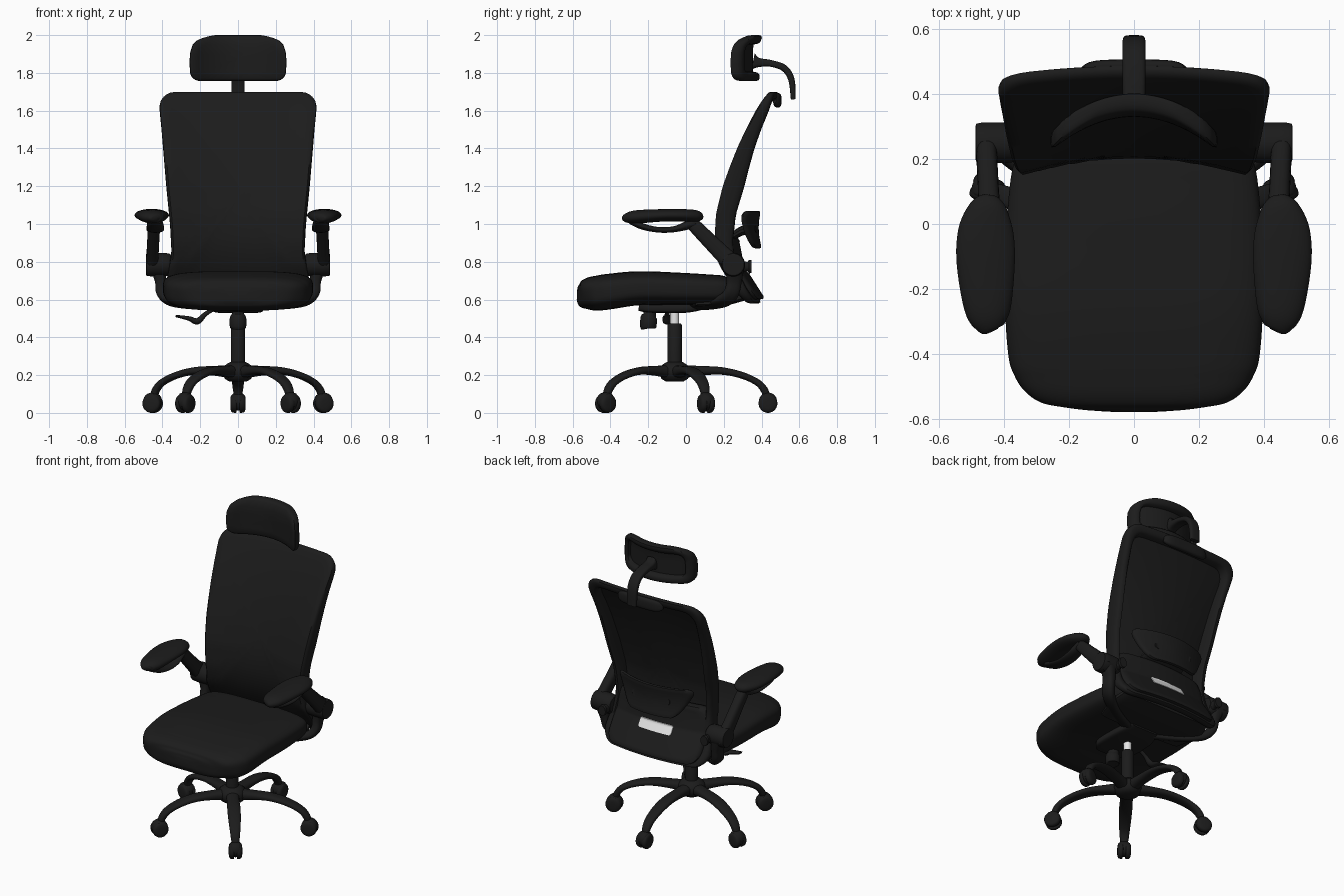
import bpy, bmesh, math
from mathutils import Vector

def material(name, rgb):
    m = bpy.data.materials.new(name)
    m.diffuse_color = (*rgb, 1)
    return m

BLACK = material("matte black", (0.0115, 0.0115, 0.0115))
LIGHT = material("light grey metal", (0.88, 0.88, 0.88))

def table(rows):
    """Piecewise linear lookup."""
    def f(t):
        if t <= rows[0][0]:
            return rows[0][1]
        for (a, p), (b, q) in zip(rows, rows[1:]):
            if t <= b:
                return p + (q - p) * (t - a) / (b - a)
        return rows[-1][1]
    return f

def loft(name, rings, mat=BLACK, angle=50):
    bm = bmesh.new()
    vs = [[bm.verts.new(p) for p in r] for r in rings]
    n = len(rings[0])
    for a, b in zip(vs, vs[1:]):
        for i in range(n):
            j = (i + 1) % n
            bm.faces.new((a[i], a[j], b[j], b[i]))
    bm.faces.new(vs[0])
    bm.faces.new(vs[-1])
    bmesh.ops.recalc_face_normals(bm, faces=bm.faces[:])
    me = bpy.data.meshes.new(name)
    bm.to_mesh(me)
    bm.free()
    me.materials.append(mat)
    ob = bpy.data.objects.new(name, me)
    bpy.context.collection.objects.link(ob)
    bpy.ops.object.select_all(action='DESELECT')
    ob.select_set(True)
    bpy.context.view_layer.objects.active = ob
    bpy.ops.object.shade_smooth_by_angle(angle=math.radians(angle))
    return ob

def sweep(name, path, side=(1, 0, 0), power=2.0, n=20, sub=5, mat=BLACK):
    """Superellipse section along (x, y, z, half width, half height) points."""
    P = [Vector(p) for p in path]
    pts = []
    for i in range(len(P) - 1):
        a, b, c, d = P[max(i - 1, 0)], P[i], P[i + 1], P[min(i + 2, len(P) - 1)]
        for k in range(sub):
            t = k / sub
            pts.append(0.5 * (2 * b + (c - a) * t + (2 * a - 5 * b + 4 * c - d) * t * t
                              + (3 * b - a - 3 * c + d) * t ** 3))
    pts.append(P[-1])
    rings = []
    for i, p in enumerate(pts):
        tan = (pts[min(i + 1, len(pts) - 1)] - pts[max(i - 1, 0)])
        tan = Vector(tan[:3]).normalized()
        s = Vector(side)
        s = (s - tan * s.dot(tan)).normalized()
        up = tan.cross(s)
        ring = []
        for k in range(n):
            a = 2 * math.pi * (k + 0.5) / n
            c, q = math.cos(a), math.sin(a)
            e = 2 / power
            ring.append(Vector(p[:3]) + s * p[3] * math.copysign(abs(c) ** e, c)
                        + up * p[4] * math.copysign(abs(q) ** e, q))
        rings.append(ring)
    return loft(name, rings, mat)

def shell(name, W, z0, z1, r, yf, dep, prof, width=None, mat=BLACK):
    """Rounded upright panel; prof lists (inset, depth fraction) from front to back."""
    H, zc, base = (z1 - z0) / 2, (z0 + z1) / 2, []
    for i in range(112):
        s, f = divmod(i / 28, 1)
        u = 2 * f - 1
        x, z = [(u, -1), (1, u), (-u, 1), (-1, -u)][int(s)]
        p = Vector((x * W, z * H))
        q = Vector((max(-W + r, min(W - r, p.x)), max(-H + r, min(H - r, p.y))))
        d = p - q
        base.append(q + d.normalized() * min(r, max(abs(d.x), abs(d.y))))
    ks = (0.03, 0.2, 0.4, 0.6, 0.8, 0.92)
    full = [(*prof[0], k) for k in ks] + [(*p, 1) for p in prof] + [(*prof[-1], k) for k in reversed(ks)]
    rings = []
    for inset, d, k in full:
        ring = []
        for p in base:
            z = zc + p.y * (1 - inset / H) * k
            x = p.x * (1 - inset / W) * k * (width(z) / W if width else 1)
            ring.append((x, yf(x, z) + d * dep(z), z))
        rings.append(ring)
    return loft(name, rings, mat)

def rim(t, rail):
    return [(rail, 0), (0.3 * rail, 0.02), (0.06 * rail, 0.15), (0, 0.4), (0, 0.7), (0.1 * rail, 0.92),
            (0.35 * rail, 1), (0.75 * rail, 0.97), (rail, 0.8), (1.1 * rail, t)]

SOLID = [(0.02, 0), (0.004, 0.15), (0, 0.5), (0.004, 0.85), (0.02, 1)]

# Backrest: deep rim around a thin mesh panel
edge_y = table([(0.58, 0.30), (0.68, 0.235), (0.78, 0.17), (0.9, 0.145), (1.05, 0.152), (1.2, 0.188),
                (1.3, 0.225), (1.4, 0.265), (1.5, 0.312), (1.6, 0.365), (1.7, 0.425)])
back_w = table([(0.58, 0.375), (0.65, 0.385), (0.72, 0.375), (0.85, 0.352), (1.0, 0.36), (1.2, 0.38), (1.5, 0.405), (1.65, 0.42)])
bow = table([(0.6, 0.05), (1.2, 0.058), (1.7, 0.03)])
back_y = lambda x, z: edge_y(z) + bow(z) * (1 - (x / back_w(z)) ** 2)
shell("backrest", 0.42, 0.58, 1.70, 0.09, back_y,
      table([(0.58, 0.05), (0.8, 0.09), (1.2, 0.115), (1.6, 0.07), (1.7, 0.035)]), rim(0.12, 0.05), back_w)
shell("lower_back_panel", 0.335, 0.60, 0.93, 0.07, lambda x, z: back_y(x, z) + 0.015, lambda z: 0.07, SOLID)
shell("back_slot", 0.12, 0.735, 0.79, 0.012, lambda x, z: back_y(x, z) + 0.082, lambda z: 0.008,
      [(0.001, 0), (0, 0.5), (0.001, 1)], mat=LIGHT)
# Lumbar support with its bridge to the back
shell("lumbar_support", 0.28, 0.87, 1.07, 0.05,
      lambda x, z: 0.355 - 0.08 * (x / 0.28) ** 2 + 1.5 * (z - 0.98) ** 2, lambda z: 0.03, SOLID,
      table([(0.87, 0.17), (0.96, 0.23), (1.07, 0.29)]))
sweep("lumbar_bridge", [(0, 0.24, 0.93, 0.16, 0.02), (0, 0.30, 0.965, 0.15, 0.025), (0, 0.37, 0.975, 0.14, 0.03)], power=3)
# Headrest mount and curved stem
sweep("headrest_mount", [(-0.16, 0.468, 1.66, 0.01, 0.02), (-0.12, 0.482, 1.655, 0.02, 0.036),
                         (0, 0.486, 1.655, 0.02, 0.038), (0.12, 0.482, 1.655, 0.02, 0.036),
                         (0.16, 0.468, 1.66, 0.01, 0.02)], side=(0, 1, 0), power=3)
sweep("headrest_stem", [(0, 0.355, 1.86, 0.035, 0.045), (0, 0.385, 1.855, 0.035, 0.025), (0, 0.45, 1.85, 0.035, 0.018),
                        (0, 0.52, 1.825, 0.035, 0.018), (0, 0.558, 1.765, 0.035, 0.017),
                        (0, 0.568, 1.66, 0.033, 0.013)], power=3.5)
# Headrest pad, wrapped forward at the ends
head_y = lambda x, z: 0.33 - 0.108 * (x / 0.26) ** 2 + 1.6 * max(0, z - 1.9) ** 2
shell("headrest", 0.257, 1.757, 2.0, 0.05, head_y, lambda z: 0.06, rim(0.4, 0.045),
      table([(1.757, 0.252), (1.86, 0.257), (1.91, 0.253), (1.95, 0.24), (1.975, 0.218), (1.99, 0.185), (2.0, 0.15)]))

# Seat cushion and the mechanism beneath it
sweep("seat", [(0, -0.578, 0.622, 0.06, 0.025), (0, -0.57, 0.622, 0.17, 0.05), (0, -0.55, 0.623, 0.275, 0.07),
               (0, -0.51, 0.63, 0.338, 0.087), (0, -0.46, 0.635, 0.37, 0.093), (0, -0.40, 0.643, 0.387, 0.094),
               (0, -0.25, 0.66, 0.397, 0.09), (0, -0.05, 0.657, 0.395, 0.086), (0, 0.12, 0.653, 0.382, 0.08),
               (0, 0.20, 0.652, 0.365, 0.073), (0, 0.225, 0.65, 0.34, 0.05)], power=3.6, n=56)
sweep("seat_mechanism", [(0, -0.25, 0.56, 0.09, 0.02), (0, -0.18, 0.555, 0.13, 0.025), (0, 0.0, 0.555, 0.13, 0.025),
                         (0, 0.10, 0.57, 0.10, 0.02)], power=5)
sweep("back_support", [(0, 0.05, 0.58, 0.3, 0.02), (0, 0.2, 0.59, 0.34, 0.022), (0, 0.31, 0.62, 0.32, 0.025)], power=4)
sweep("tension_knob", [(0, -0.19, 0.56, 0.03, 0.03), (0, -0.193, 0.52, 0.034, 0.034), (0, -0.197, 0.505, 0.044, 0.044),
                       (0, -0.20, 0.455, 0.044, 0.044), (0, -0.2, 0.447, 0.036, 0.036)], sub=2)
sweep("height_lever", [(-0.11, -0.1, 0.56, 0.012, 0.01), (-0.17, -0.1, 0.525, 0.012, 0.012), (-0.215, -0.1, 0.485, 0.022, 0.017),
                       (-0.26, -0.1, 0.50, 0.025, 0.012), (-0.33, -0.1, 0.513, 0.02, 0.006)], side=(0, 1, 0))

# Armrests, one per side
for s, side in ((1, "right"), (-1, "left")):
    def arm(part, path, **kw):
        sweep(f"{side}_{part}", [(s * p[0], *p[1:]) for p in path], **kw)
    arm("arm_pad", [(0.437, -0.33, 1.03, 0.02, 0.01), (0.442, -0.315, 1.032, 0.045, 0.025), (0.45, -0.26, 1.038, 0.072, 0.035),
                    (0.456, -0.12, 1.046, 0.09, 0.033), (0.456, -0.02, 1.046, 0.085, 0.033),
                    (0.45, 0.05, 1.042, 0.06, 0.032), (0.447, 0.08, 1.04, 0.035, 0.02), (0.446, 0.09, 1.04, 0.015, 0.01)],
        power=2.1, n=28)
    arm("arm_loop", [(0.437, -0.29, 1.02, 0.035, 0.022), (0.437, -0.23, 0.987, 0.045, 0.017),
                     (0.437, -0.14, 0.969, 0.045, 0.015), (0.44, -0.05, 0.975, 0.045, 0.017), (0.445, 0.05, 1.01, 0.035, 0.03)])
    arm("arm", [(0.445, 0.0, 1.025, 0.02, 0.02), (0.445, 0.04, 0.995, 0.032, 0.035), (0.448, 0.11, 0.925, 0.032, 0.04),
                (0.452, 0.19, 0.845, 0.032, 0.045), (0.455, 0.26, 0.775, 0.032, 0.05), (0.455, 0.29, 0.745, 0.02, 0.03)],
        power=2.8)
    arm("arm_pivot", [(0.35, 0.25, 0.785, 0.05, 0.05), (0.38, 0.25, 0.785, 0.062, 0.062),
                      (0.475, 0.25, 0.785, 0.062, 0.062), (0.487, 0.25, 0.785, 0.05, 0.05)], side=(0, 1, 0), sub=3)
    arm("arm_knob", [(0.375, 0.29, 0.775, 0.025, 0.03), (0.375, 0.325, 0.775, 0.02, 0.025),
                     (0.375, 0.333, 0.775, 0.028, 0.035), (0.375, 0.348, 0.775, 0.026, 0.033)], sub=2)
    arm("arm_bracket", [(0.425, 0.26, 0.78, 0.045, 0.05), (0.41, 0.255, 0.70, 0.03, 0.04), (0.402, 0.24, 0.635, 0.028, 0.04),
                        (0.36, 0.20, 0.595, 0.025, 0.04), (0.24, 0.12, 0.575, 0.02, 0.04), (0.10, 0.05, 0.57, 0.02, 0.04)],
        side=(0.5, 0, -0.5 * s), power=2.8)

# Gas column and hub
CY = -0.06
def turned(name, rows, mat=BLACK):
    sweep(name, [(0, CY, z, r, r) for z, r in rows], sub=1, n=28, mat=mat)
turned("gas_column", [(0.2, 0.038), (0.465, 0.038), (0.472, 0.034)])
turned("gas_piston", [(0.46, 0.024), (0.56, 0.024)], LIGHT)
turned("base_hub", [(0.165, 0.045), (0.18, 0.07), (0.215, 0.086), (0.245, 0.078), (0.262, 0.055), (0.27, 0.04)])

# Five arched legs with twin-wheel casters
for i in range(5):
    a = math.radians(90 + 72 * i)
    d, t = Vector((math.cos(a), math.sin(a), 0)), Vector((-math.sin(a), math.cos(a), 0))
    def at(r, z, off=0):
        return (*(Vector((0, CY + 0.04 * r, z)) + d * r + t * off),)
    sweep(f"base_leg_{i + 1}", [(*at(r, z), w, h) for r, z, w, h in
          ((0.04, 0.217, 0.04, 0.035), (0.13, 0.223, 0.038, 0.026), (0.24, 0.222, 0.04, 0.02), (0.34, 0.2, 0.038, 0.018),
           (0.42, 0.162, 0.032, 0.018), (0.458, 0.118, 0.026, 0.02), (0.468, 0.075, 0.018, 0.018))], side=t, power=2.5)
    for k in (-1, 1):
        sweep(f"caster_{i + 1}_{'inner' if k < 0 else 'outer'}_wheel",
              [(*at(0.475, 0.05, k * o), r, r) for o, r in ((0.008, 0.044), (0.012, 0.05), (0.03, 0.048), (0.038, 0.038), (0.041, 0.02))],
              side=(0, 0, 1), sub=2)
    sweep(f"caster_{i + 1}_hood", [(*at(0.475, 0.06, o), r, r) for o, r in ((-0.03, 0.035), (-0.02, 0.047), (0.02, 0.047), (0.03, 0.035))],
          side=(0, 0, 1), sub=2)
